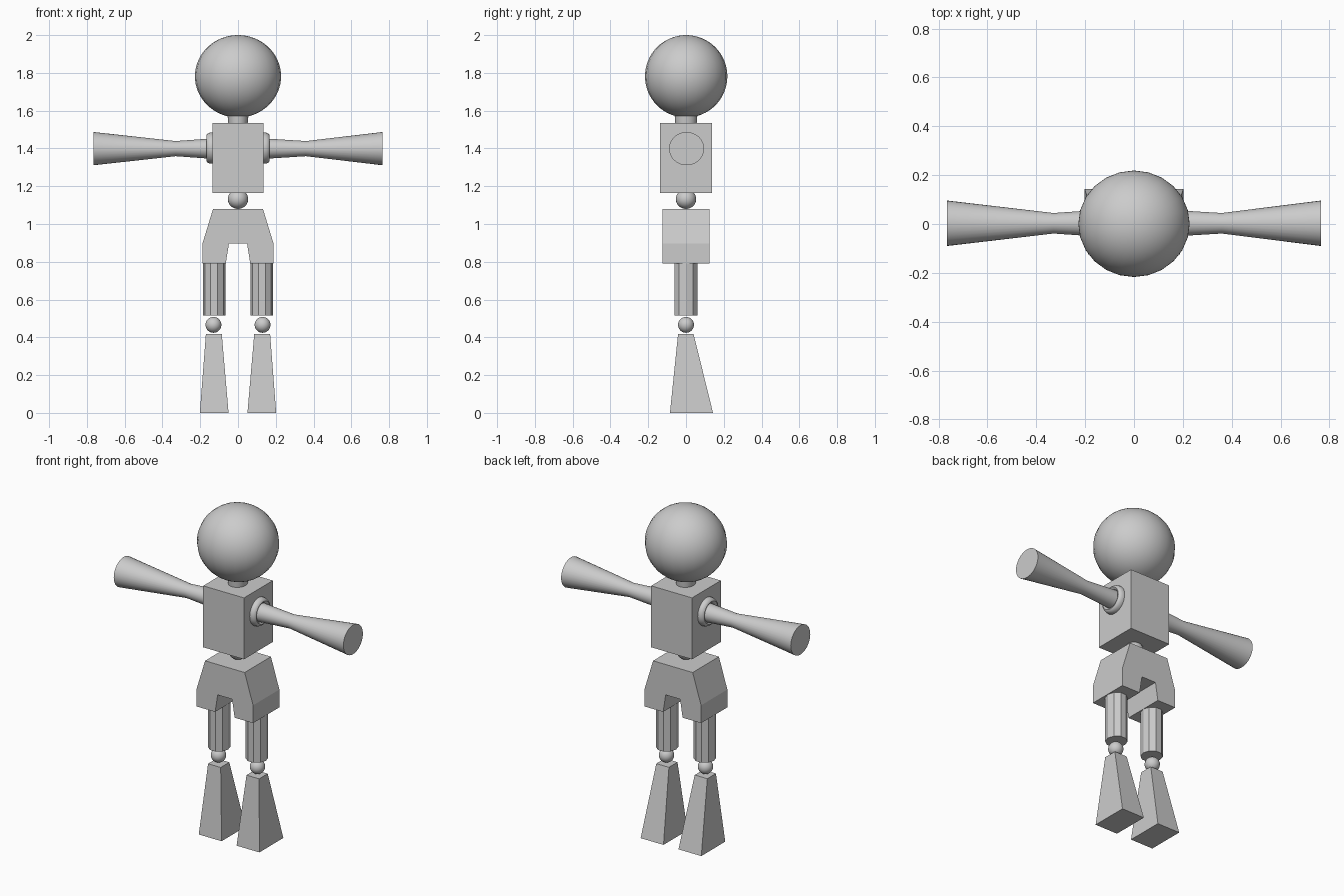
import bpy, bmesh, math
from mathutils import Vector

if "Cube" in bpy.data.objects:
    bpy.data.objects.remove(bpy.data.objects["Cube"])


def finish(name, bm, smooth=False):
    bmesh.ops.recalc_face_normals(bm, faces=bm.faces)
    me = bpy.data.meshes.new(name)
    bm.to_mesh(me)
    bm.free()
    ob = bpy.data.objects.new(name, me)
    bpy.context.collection.objects.link(ob)
    if smooth:
        bpy.ops.object.select_all(action='DESELECT')
        ob.select_set(True)
        bpy.context.view_layer.objects.active = ob
        bpy.ops.object.shade_smooth_by_angle(angle=math.radians(40))
    return ob


def loft(name, rings, smooth=False, closed=False):
    """Skin a list of rings; cap the ends, or join last to first."""
    bm = bmesh.new()
    vs = [[bm.verts.new(p) for p in ring] for ring in rings]
    n = len(vs[0])
    pairs = list(zip(vs, vs[1:])) + ([(vs[-1], vs[0])] if closed else [])
    for a, b in pairs:
        for i in range(n):
            j = (i + 1) % n
            bm.faces.new((a[i], a[j], b[j], b[i]))
    if not closed:
        bm.faces.new(vs[0])
        bm.faces.new(vs[-1])
    return finish(name, bm, smooth)


def circle(n, center, ry, rz, axis='x'):
    c = Vector(center)
    pts = []
    for i in range(n):
        t = 2 * math.pi * i / n
        a, b = ry * math.cos(t), rz * math.sin(t)
        pts.append(c + (Vector((0, a, b)) if axis == 'x' else Vector((a, b, 0))))
    return pts


def rect(x0, x1, y0, y1, z):
    return [(x0, y0, z), (x1, y0, z), (x1, y1, z), (x0, y1, z)]


def ball(name, loc, r, seg=24, rings=16):
    bm = bmesh.new()
    bmesh.ops.create_uvsphere(bm, u_segments=seg, v_segments=rings, radius=1)
    for v in bm.verts:
        v.co = Vector((v.co.x * r[0], v.co.y * r[1], v.co.z * r[2])) + Vector(loc)
    return finish(name, bm, True)


# Head, neck, torso, waist joint
ball("head", (0, 0.001, 1.782), (0.228, 0.218, 0.218), 24, 32)
loft("neck", [circle(24, (0, 0, 1.50), 0.048, 0.054, 'z'),
              circle(24, (0, 0, 1.60), 0.058, 0.062, 'z')], True)
loft("torso", [rect(-0.136, 0.136, -0.137, 0.137, z) for z in (1.165, 1.535)])
ball("waist_joint", (0, 0, 1.132), (0.054, 0.054, 0.052))

# Pelvis: front outline extruded in depth
half = [(0.132, 1.08), (0.188, 0.897), (0.188, 0.79), (0.065, 0.79), (0.048, 0.897)]
outline = half + [(-x, z) for x, z in reversed(half)]
loft("pelvis", [[(x, y, z) for x, z in outline] for y in (-0.125, 0.125)])

for side, s, waist in (("left", -1, 0.33), ("right", 1, 0.36)):
    # Shoulder ring
    ring = []
    for k in range(12):
        t = 2 * math.pi * k / 12
        r = 0.066 + 0.017 * math.cos(t)
        ring.append(circle(32, (s * (0.138 + 0.03 * math.sin(t)), 0, 1.402), r, r))
    loft(side + "_shoulder_ring", ring, True, closed=True)
    # Flared arm
    loft(side + "_arm", [circle(32, (s * x, 0.003, 1.399), ry, rz) for x, ry, rz in
                         ((0.125, 0.056, 0.055), (waist, 0.042, 0.04), (0.765, 0.093, 0.088))], True)
    # Ten-sided thigh
    loft(side + "_thigh", [circle(10, (s * 0.126, 0, z), 0.06, 0.063, 'z') for z in (0.515, 0.80)])
    # Knee and tapered lower leg
    ball(side + "_knee", (s * 0.13, 0, 0.466), (0.042, 0.042, 0.042))
    loft(side + "_lower_leg", [rect(s * 0.05, s * 0.202, -0.085, 0.143, 0),
                               rect(s * 0.086, s * 0.17, -0.042, 0.04, 0.418)])
